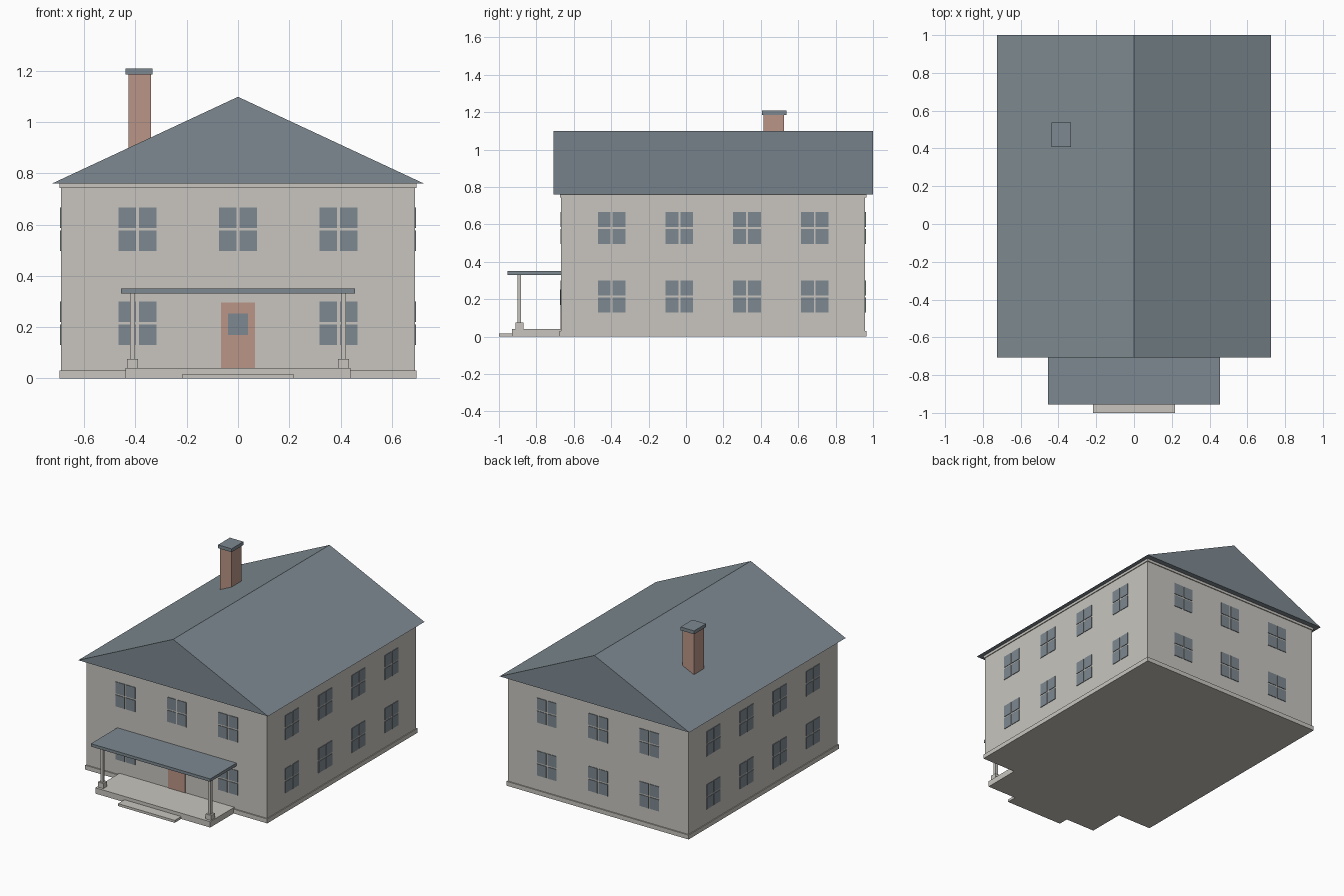
import bpy
import bmesh
from mathutils import Matrix, Vector
from math import radians

cube = bpy.data.objects.get("Cube")
if cube:
    bpy.data.objects.remove(cube, do_unlink=True)


def material(name, rgb):
    mat = bpy.data.materials.new(name)
    mat.use_nodes = True
    mat.diffuse_color = (*rgb, 1)
    mat.node_tree.nodes["Principled BSDF"].inputs["Base Color"].default_value = (*rgb, 1)
    return mat


CREAM = material("cream", (0.58, 0.56, 0.52))
SLATE = material("slate", (0.205, 0.25, 0.28))
BRICK = material("brick", (0.50, 0.30, 0.245))


def finish(name, bm, mat):
    bmesh.ops.recalc_face_normals(bm, faces=bm.faces)
    mesh = bpy.data.meshes.new(name)
    bm.to_mesh(mesh)
    bm.free()
    mesh.materials.append(mat)
    obj = bpy.data.objects.new(name, mesh)
    bpy.context.collection.objects.link(obj)
    return obj


def add_box(bm, x, y, z):
    """Add a box spanning the (low, high) pairs x, y and z."""
    size = Vector((x[1] - x[0], y[1] - y[0], z[1] - z[0]))
    centre = Vector((sum(x), sum(y), sum(z))) / 2
    bmesh.ops.create_cube(bm, size=1, matrix=Matrix.Translation(centre) @ Matrix.Diagonal((*size, 1)))


def box(name, mat, x, y, z):
    bm = bmesh.new()
    add_box(bm, x, y, z)
    return finish(name, bm, mat)


def sym(half):
    return (-half, half)


# House body
HALF, FRONT, BACK = 0.69, -0.667, 0.958
MID = (FRONT + BACK) / 2
EAVE, RIDGE = 0.76, 1.098
box("walls", CREAM, sym(HALF), (FRONT, BACK), (0, EAVE))
box("plinth", CREAM, sym(HALF + 0.006), (FRONT - 0.008, BACK + 0.008), (0, 0.03))
box("frieze", CREAM, sym(HALF + 0.006), (FRONT - 0.006, BACK + 0.006), (0.743, EAVE))

# Gabled roof as an extruded triangle
bm = bmesh.new()
outline = [bm.verts.new((x, -0.708, z)) for x, z in ((-0.725, EAVE), (0.725, EAVE), (0, RIDGE))]
gable = bm.faces.new(outline)
extruded = bmesh.ops.extrude_face_region(bm, geom=[gable], use_keep_orig=True)
bmesh.ops.translate(bm, vec=(0, 1.708, 0),
                    verts=[v for v in extruded["geom"] if isinstance(v, bmesh.types.BMVert)])
finish("roof", bm, SLATE)

# Chimney
box("chimney", BRICK, (-0.428, -0.34), (0.415, 0.525), (0.85, 1.185))
box("chimney_cap", SLATE, (-0.438, -0.334), (0.407, 0.537), (1.185, 1.208))

# Windows: four thin panes each, divided by gaps that show the wall
PANE = 0.004
STOREYS = {"lower": 0.215, "upper": 0.581}


def window(name, place, angle, z):
    bm = bmesh.new()
    for x in ((-0.074, -0.005), (0.005, 0.074)):
        for height in ((-0.085, -0.005), (0.005, 0.085)):
            add_box(bm, x, (-PANE, PANE), height)
    turn = Matrix.Rotation(radians(angle), 4, "Z")
    bm.transform(Matrix.Translation((*place, z)) @ turn)
    finish(name, bm, SLATE)


for storey, z in STOREYS.items():
    for i in (-1, 0, 1):
        if i or storey == "upper":
            window(f"{storey}_front_window", (0.392 * i, FRONT), 0, z)
        window(f"{storey}_back_window", (0.392 * i, BACK), 180, z)
    for i in (-1.5, -0.5, 0.5, 1.5):
        for side, sign in (("left", 1), ("right", -1)):
            window(f"{storey}_{side}_window", (sign * HALF, MID + 0.362 * i), 90, z)

# Front door with its pane
box("door", BRICK, sym(0.066), (FRONT - 0.004, FRONT + 0.004), (0.04, 0.295))
box("door_pane", SLATE, sym(0.039), (FRONT - 0.007, FRONT), (0.17, 0.252))

# Porch
box("porch_deck", CREAM, sym(0.439), (-0.93, FRONT), (0, 0.04))
box("porch_step", CREAM, sym(0.217), (-1, -0.93), (0, 0.017))
box("porch_roof", SLATE, sym(0.456), (-0.955, FRONT), (0.33, 0.35))
for side, sign in (("left", 1), ("right", -1)):
    x = sign * 0.412
    box(f"{side}_post_base", CREAM, (x - 0.021, x + 0.021), (-0.912, -0.87), (0.04, 0.075))
    box(f"{side}_post", CREAM, (x - 0.01, x + 0.01), (-0.901, -0.881), (0.075, 0.33))
